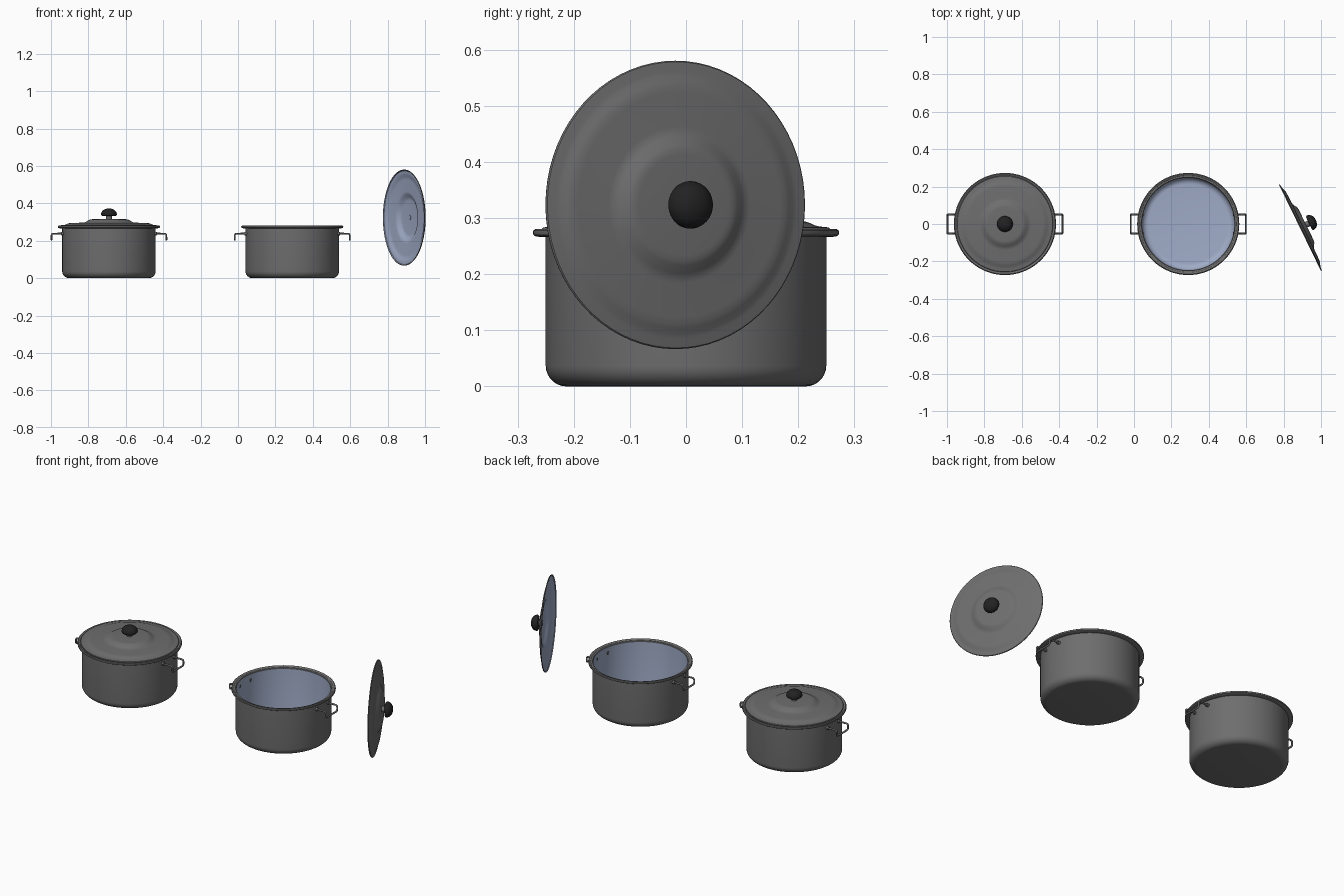
import bpy, bmesh, math
from mathutils import Matrix, Vector

if "Cube" in bpy.data.objects:
    bpy.data.objects.remove(bpy.data.objects["Cube"])


def material(name, rgb):
    m = bpy.data.materials.new(name)
    m.diffuse_color = (*rgb, 1)
    m.use_nodes = True
    m.node_tree.nodes["Principled BSDF"].inputs["Base Color"].default_value = m.diffuse_color
    return m


GREY = material("grey metal", (0.155, 0.155, 0.155))
BLUE = material("pale blue lining", (0.35, 0.41, 0.57))
BLACK = material("black knob", (0.016, 0.016, 0.016))


def finish(ob, matrix, angle=35):
    ob.matrix_world = matrix
    bpy.ops.object.select_all(action='DESELECT')
    ob.select_set(True)
    bpy.context.view_layer.objects.active = ob
    if ob.type == 'CURVE':
        bpy.ops.object.convert(target='MESH')
    bpy.ops.object.shade_smooth_by_angle(angle=math.radians(angle))


def lathe(name, profile, matrix, mats, lining_from=None, steps=72):
    """Revolve a closed (r, z) profile; segments after lining_from use mats[1]."""
    bm = bmesh.new()
    rings = []
    for r, z in profile:
        if r == 0:
            rings.append([bm.verts.new((0, 0, z))] * steps)
        else:
            rings.append([bm.verts.new((r * math.cos(2 * math.pi * i / steps),
                                        r * math.sin(2 * math.pi * i / steps), z))
                          for i in range(steps)])
    for k in range(len(rings) - 1):
        a, b = rings[k], rings[k + 1]
        for i in range(steps):
            j = (i + 1) % steps
            f = bm.faces.new(list(dict.fromkeys((a[i], a[j], b[j], b[i]))))
            if lining_from is not None and k >= lining_from:
                f.material_index = 1
    bmesh.ops.recalc_face_normals(bm, faces=bm.faces)
    me = bpy.data.meshes.new(name)
    bm.to_mesh(me)
    bm.free()
    for m in mats:
        me.materials.append(m)
    ob = bpy.data.objects.new(name, me)
    bpy.context.collection.objects.link(ob)
    finish(ob, matrix)


def fillet(cx, cz, r, n=7):
    """Quarter arc from straight down to straight outward."""
    return [(cx + r * math.sin(t), cz - r * math.cos(t))
            for t in [math.pi / 2 * i / n for i in range(n + 1)]]


def handle(name, matrix):
    # wire loop: out of the wall, bent down, then across
    side = [(0.24, 0.05, 0.238), (0.298, 0.05, 0.238), (0.304, 0.05, 0.236),
            (0.307, 0.05, 0.23), (0.307, 0.05, 0.213), (0.307, 0.047, 0.208),
            (0.307, 0.042, 0.206)]
    pts = side + [(x, -y, z) for x, y, z in reversed(side)]
    cu = bpy.data.curves.new(name, 'CURVE')
    cu.dimensions = '3D'
    cu.bevel_depth = 0.005
    cu.bevel_resolution = 3
    cu.use_fill_caps = True
    sp = cu.splines.new('POLY')
    sp.points.add(len(pts) - 1)
    for p, c in zip(sp.points, pts):
        p.co = (*c, 1)
    cu.materials.append(GREY)
    ob = bpy.data.objects.new(name, cu)
    bpy.context.collection.objects.link(ob)
    finish(ob, matrix, 50)
    # rivets through the wall
    for y in (0.05, -0.05):
        m = matrix @ Matrix.Translation((0.24, y, 0.238)) @ Matrix.Rotation(math.pi / 2, 4, 'Y')
        lathe(name + "_rivet", [(0, 0), (0.007, 0), (0.009, 0.002), (0.009, 0.014),
                                (0.007, 0.016), (0, 0.016)], m, [GREY], steps=16)


def pot(name, x):
    m = Matrix.Translation((x, 0, 0))
    outer = ([(0, 0)] + fillet(0.213, 0.037, 0.037) +
             [(0.25, 0.266), (0.267, 0.267), (0.272, 0.27), (0.273, 0.274), (0.272, 0.278),
              (0.268, 0.281), (0.263, 0.28), (0.259, 0.276), (0.25, 0.275), (0.247, 0.272)])
    inner = list(reversed(fillet(0.213, 0.037, 0.034))) + [(0, 0.003)]
    lathe(name + "_body", outer + inner, m, [GREY, BLUE], len(outer) - 1)
    for k, side in enumerate(("right", "left")):
        handle(f"{name}_{side}_handle", m @ Matrix.Rotation(math.pi * k, 4, 'Z'))


def lid(name, m):
    # stepped dome with a blue underside
    top = [(0, 0.037), (0.09, 0.037), (0.1, 0.036), (0.108, 0.033), (0.122, 0.024),
           (0.13, 0.02), (0.14, 0.0185), (0.2, 0.0175), (0.212, 0.016), (0.22, 0.0135),
           (0.23, 0.009), (0.238, 0.007), (0.25, 0.006), (0.255, 0.005), (0.257, 0.0025),
           (0.2565, 0.0)]
    under = [(r, z - 0.002) for r, z in reversed(top[:-3])]
    lathe(name, top + [(0.253, 0.0)] + under, m, [GREY, BLUE], len(top))
    lathe(name + "_stem", [(0, 0.035), (0.016, 0.035), (0.016, 0.057), (0, 0.057)],
          m, [GREY], steps=32)
    lathe(name + "_screw_plate", [(0, 0.033), (0.013, 0.033), (0.013, 0.036), (0, 0.036)],
          m, [BLUE], steps=24)
    knob = [(0, 0.054), (0.034, 0.054), (0.039, 0.056), (0.042, 0.06), (0.0425, 0.064),
            (0.041, 0.071), (0.037, 0.079), (0.03, 0.086), (0.021, 0.091), (0.011, 0.0938),
            (0, 0.0945)]
    lathe(name + "_knob", knob, m, [BLACK], steps=40)


# covered pot, open pot and the lid standing on edge beside it
pot("covered_pot", -0.69)
pot("open_pot", 0.29)
lid("closed_lid", Matrix.Translation((-0.69, 0, 0.278)))
lid("loose_lid", Matrix.Translation((0.887, -0.02, 0.3235))
    @ Matrix.Rotation(math.radians(26), 4, 'Z') @ Matrix.Rotation(math.pi / 2, 4, 'Y'))
